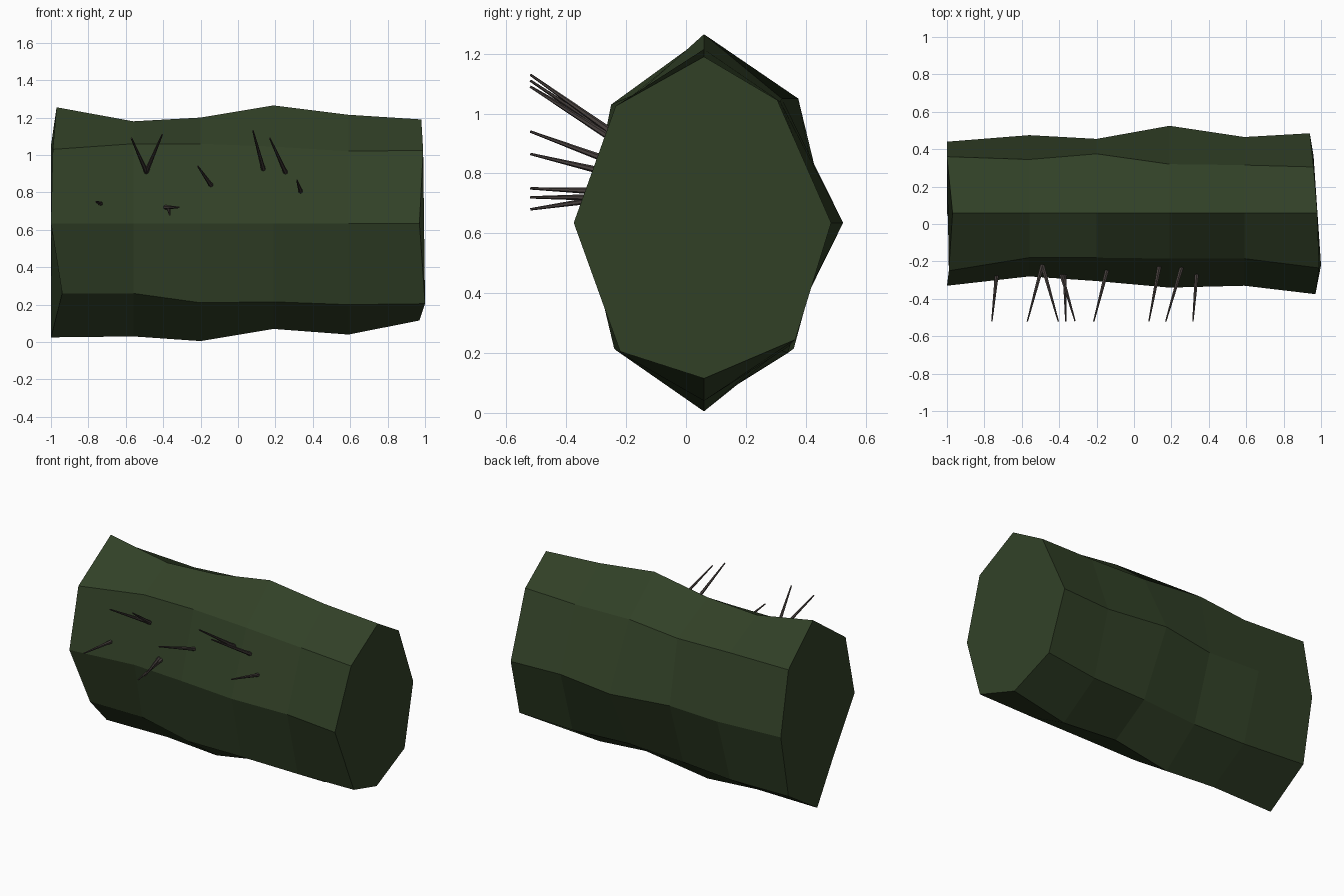
import bpy
import bmesh
from mathutils import Vector

if "Cube" in bpy.data.objects:
    bpy.data.objects.remove(bpy.data.objects["Cube"])


def material(name, colour):
    m = bpy.data.materials.new(name)
    m.diffuse_color = (*colour, 1)
    m.use_nodes = True
    m.node_tree.nodes["Principled BSDF"].inputs["Base Color"].default_value = m.diffuse_color
    return m


green = material("dark green", (0.031, 0.052, 0.020))
brown = material("thorn brown", (0.062, 0.050, 0.046))


def finish(bm, name, mat):
    bmesh.ops.recalc_face_normals(bm, faces=bm.faces)
    mesh = bpy.data.meshes.new(name)
    bm.to_mesh(mesh)
    bm.free()
    mesh.materials.append(mat)
    obj = bpy.data.objects.new(name, mesh)
    bpy.context.collection.objects.link(obj)
    return obj


# Uneven eight-sided trunk: six rings, each corner listed along the length
MID_Y, MID_Z = 0.06, 0.635
ring_x = [-0.98, -0.56, -0.2, 0.19, 0.59, 0.98]
top_z = [1.255, 1.18, 1.20, 1.265, 1.215, 1.19]
bottom_z = [0.025, 0.03, 0.005, 0.07, 0.04, 0.115]
front_y = [-0.33, -0.28, -0.305, -0.34, -0.33, -0.375]
back_y = [0.44, 0.475, 0.455, 0.525, 0.465, 0.485]
upper_front = [(-0.25, 1.03), (-0.18, 1.06), (-0.18, 1.06), (-0.185, 1.045), (-0.185, 1.02), (-0.235, 1.025)]
lower_front = [(-0.20, 0.26), (-0.20, 0.26), (-0.235, 0.21), (-0.24, 0.215), (-0.22, 0.20), (-0.22, 0.205)]
upper_back = [(0.36, 1.05), (0.345, 1.04), (0.375, 1.05), (0.32, 1.05), (0.315, 1.04), (0.305, 1.045)]
lower_back = [(0.36, 0.215), (0.34, 0.20), (0.315, 0.21), (0.32, 0.23), (0.34, 0.22), (0.365, 0.245)]
# Small lengthwise shifts of the end corners, so the caps are slightly skewed
left_dx = [0.01, -0.01, -0.02, 0.04, -0.02, -0.02, -0.02, -0.02]
right_dx = [0.0, 0.01, -0.01, 0.02, -0.01, -0.02, -0.04, -0.02]

bm = bmesh.new()
rings = []
for i, x in enumerate(ring_x):
    section = [(MID_Y, top_z[i]), upper_front[i], (front_y[i], MID_Z), lower_front[i],
               (MID_Y, bottom_z[i]), lower_back[i], (back_y[i], MID_Z), upper_back[i]]
    shift = left_dx if i == 0 else right_dx if i == 5 else [0] * 8
    rings.append([bm.verts.new((x + d, y, z)) for d, (y, z) in zip(shift, section)])
for a, b in zip(rings, rings[1:]):
    for j in range(8):
        k = (j + 1) % 8
        bm.faces.new((a[j], a[k], b[k], b[j]))
bm.faces.new(rings[0])
bm.faces.new(rings[-1])
finish(bm, "trunk", green)

# Thin thorns on the front: base point on the bark, tip (x, z) on a common plane
TIP_Y = -0.52
thorns = [
    ((-0.735, -0.28, 0.740), (-0.76, 0.75)),
    ((-0.490, -0.22, 0.910), (-0.57, 1.09)),
    ((-0.490, -0.22, 0.910), (-0.405, 1.11)),
    ((-0.370, -0.28, 0.715), (-0.365, 0.68)),
    ((-0.385, -0.28, 0.720), (-0.315, 0.72)),
    ((-0.145, -0.25, 0.840), (-0.215, 0.94)),
    ((0.135, -0.23, 0.925), (0.08, 1.13)),
    ((0.255, -0.23, 0.905), (0.17, 1.09)),
    ((0.335, -0.27, 0.805), (0.315, 0.865)),
]
for n, (base, (tx, tz)) in enumerate(thorns, 1):
    base, tip = Vector(base), Vector((tx, TIP_Y, tz))
    axis = tip - base
    base -= axis.normalized() * 0.03  # root sunk into the bark
    bm = bmesh.new()
    bmesh.ops.create_cone(bm, cap_ends=True, segments=6, radius1=0.013, radius2=0.004,
                          depth=(tip - base).length)
    thorn = finish(bm, f"thorn_{n}", brown)
    thorn.location = (base + tip) / 2
    thorn.rotation_euler = axis.to_track_quat("Z", "Y").to_euler()
